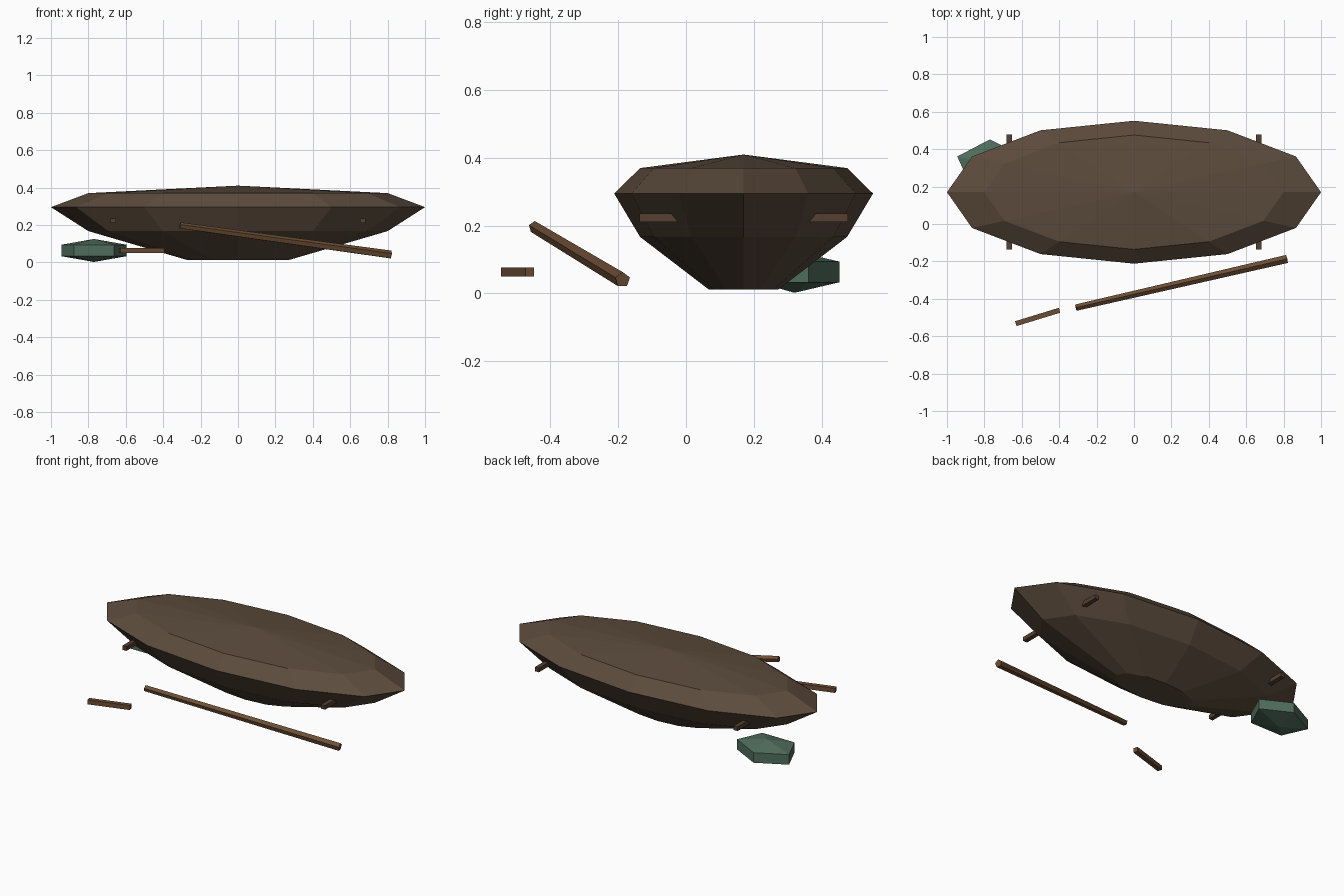
import bpy, bmesh, math
from mathutils import Vector

if "Cube" in bpy.data.objects:
    bpy.data.objects.remove(bpy.data.objects["Cube"])


def material(name, rgb):
    m = bpy.data.materials.new(name)
    m.diffuse_color = (*rgb, 1)
    m.use_nodes = True
    m.node_tree.nodes["Principled BSDF"].inputs["Base Color"].default_value = m.diffuse_color
    return m


hull_mat = material("dark_wood", (0.105, 0.07, 0.045))
peg_mat = material("peg_wood", (0.09, 0.05, 0.03))
stick_mat = material("stick_wood", (0.15, 0.075, 0.035))
rock_mat = material("green_stone", (0.08, 0.155, 0.11))


def finish(name, bm, mat):
    bmesh.ops.recalc_face_normals(bm, faces=bm.faces[:])
    me = bpy.data.meshes.new(name)
    bm.to_mesh(me)
    bm.free()
    me.materials.append(mat)
    ob = bpy.data.objects.new(name, me)
    bpy.context.collection.objects.link(ob)
    return ob


def lathe(name, cx, cy, aspect, profile, sides, start, mat):
    """Elliptical rings from (x radius, z); a radius of 0 gives a point."""
    bm = bmesh.new()
    rings = []
    for r, z in profile:
        if r == 0:
            rings.append([bm.verts.new((cx, cy, z))] * sides)
        else:
            angles = [start + 2 * math.pi * i / sides for i in range(sides)]
            rings.append([bm.verts.new((cx + r * math.cos(a),
                                        cy + r * aspect * math.sin(a), z)) for a in angles])
    for lo, hi in zip(rings, rings[1:]):
        for i in range(sides):
            j = (i + 1) % sides
            quad = list(dict.fromkeys([lo[i], lo[j], hi[j], hi[i]]))
            bm.faces.new(quad)
    if profile[0][0] > 0:
        bm.faces.new(rings[0])
    return finish(name, bm, mat)


def bar(name, centre, size, turn, mat):
    bm = bmesh.new()
    bmesh.ops.create_cube(bm, size=1)
    bmesh.ops.scale(bm, vec=size, verts=bm.verts)
    ob = finish(name, bm, mat)
    ob.location = centre
    ob.rotation_euler.z = turn
    return ob


def pole(name, a, b, r1, r2, sides, mat):
    a, b = Vector(a), Vector(b)
    bm = bmesh.new()
    bmesh.ops.create_cone(bm, cap_ends=True, segments=sides,
                          radius1=r1, radius2=r2, depth=(b - a).length)
    ob = finish(name, bm, mat)
    ob.location = (a + b) / 2
    ob.rotation_euler = (b - a).to_track_quat('Z', 'Y').to_euler()
    return ob


# Hull with a low domed top
lathe("hull", 0, 0.17, 0.382,
      [(0.27, 0.012), (0.8, 0.167), (1.0, 0.295), (0.8, 0.37), (0, 0.41)],
      12, 0, hull_mat)

# Cross bars poking out of both sides
for side, x in (("left", -0.667), ("right", 0.667)):
    bar("cross_bar_" + side, (x, 0.17, 0.223), (0.027, 0.615, 0.025), 0, peg_mat)

# Leaning pole and a short loose stick
pole("long_pole", (-0.31, -0.447, 0.196), (0.817, -0.187, 0.04), 0.018, 0.023, 5, stick_mat)
bar("short_stick", (-0.515, -0.497, 0.063), (0.245, 0.027, 0.027), math.radians(17), stick_mat)

# Five-sided stone beside the hull
lathe("stone", -0.77, 0.32, 0.72,
      [(0, 0.002), (0.184, 0.033), (0.184, 0.094), (0, 0.125)],
      5, math.pi / 2, rock_mat)
